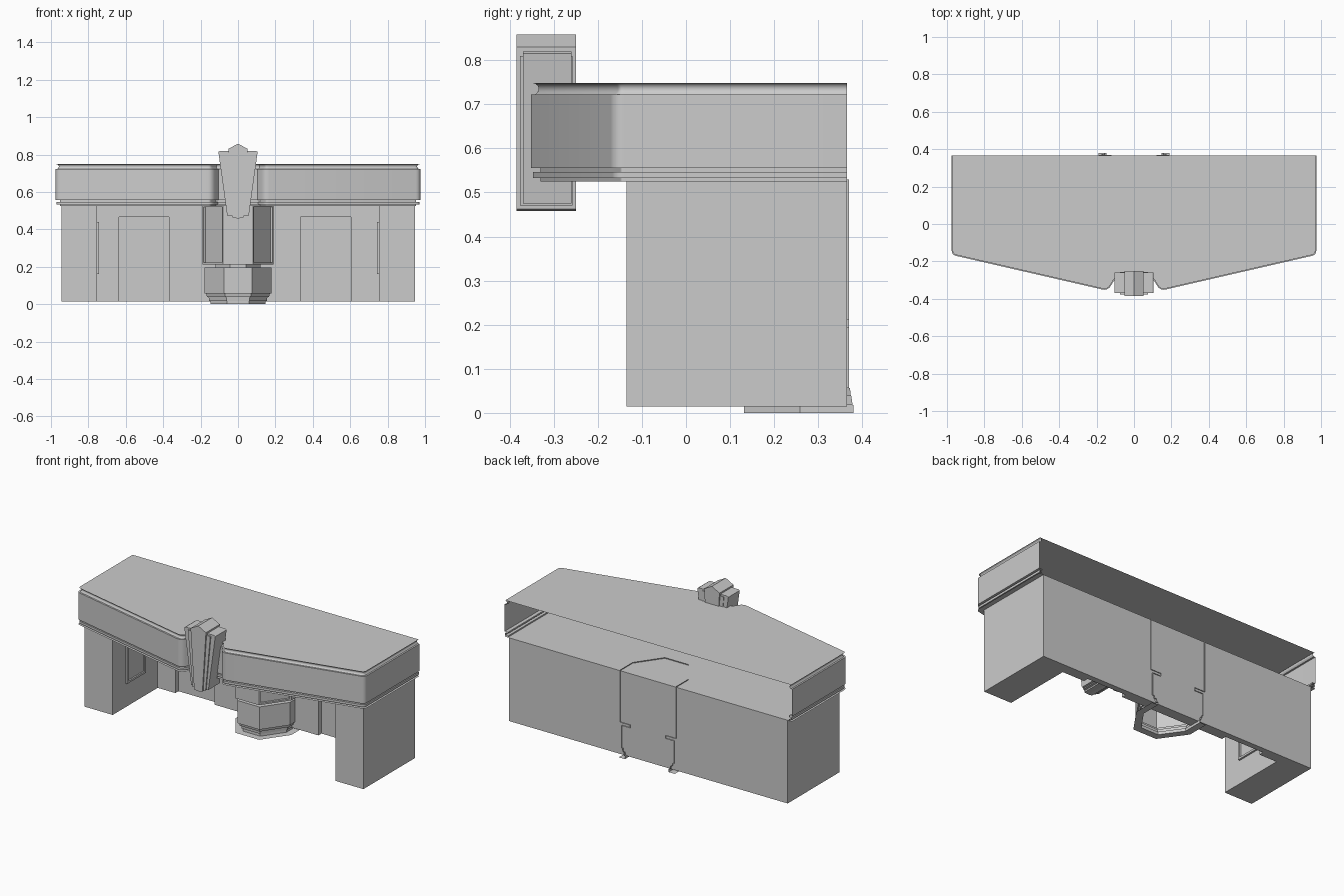
import bpy, bmesh, math
from mathutils import Vector

if "Cube" in bpy.data.objects:
    bpy.data.objects.remove(bpy.data.objects["Cube"])


def finish(name, bm, smooth=False, normals=True):
    if normals:
        bmesh.ops.recalc_face_normals(bm, faces=bm.faces)
    me = bpy.data.meshes.new(name)
    bm.to_mesh(me)
    bm.free()
    ob = bpy.data.objects.new(name, me)
    bpy.context.collection.objects.link(ob)
    if smooth:
        bpy.ops.object.select_all(action='DESELECT')
        ob.select_set(True)
        bpy.context.view_layer.objects.active = ob
        bpy.ops.object.shade_smooth_by_angle(angle=math.radians(35))
    return ob


def prism(name, pts, direction):
    """Extrude a closed 3D outline along a vector."""
    bm = bmesh.new()
    f = bm.faces.new([bm.verts.new(p) for p in pts])
    ext = bmesh.ops.extrude_face_region(bm, geom=[f])['geom']
    bmesh.ops.translate(bm, vec=direction,
                        verts=[v for v in ext if isinstance(v, bmesh.types.BMVert)])
    return finish(name, bm)


def box(name, x, y, z):
    pts = [(x[0], y[0], z[0]), (x[1], y[0], z[0]), (x[1], y[1], z[0]), (x[0], y[1], z[0])]
    return prism(name, pts, (0, 0, z[1] - z[0]))


def mirrored(half):
    """Right half of a plan (back to front) completed with its left half."""
    return half + [(-x, y) for x, y in reversed(half)]


def rounded(path, radii, n=5):
    """Round the inner corners of a 2D path with small curves."""
    out = [path[0]]
    for i in range(1, len(path) - 1):
        a, p, b = (Vector(path[j]) for j in (i - 1, i, i + 1))
        r = radii[i]
        if r == 0:
            out.append(tuple(p))
            continue
        s, e = p + (a - p).normalized() * r, p + (b - p).normalized() * r
        for k in range(n + 1):
            t = k / n
            out.append(tuple(s * (1 - t) ** 2 + p * 2 * t * (1 - t) + e * t * t))
    return out + [path[-1]]


def offset(path, d):
    """Mitred offset of an open path, outwards for back-right to back-left order."""
    pts = [Vector(p) for p in path]
    nrm = []
    for a, b in zip(pts, pts[1:]):
        t = (b - a).normalized()
        nrm.append(Vector((-t.y, t.x)))
    out = []
    for i, p in enumerate(pts):
        n1, n2 = nrm[max(i - 1, 0)], nrm[min(i, len(nrm) - 1)]
        out.append(p + (n1 + n2) * d / (1 + n1.dot(n2)))
    return out


def sweep(path, profile, cap_bottom=False, cap_top=False):
    """Open-backed shell: profile is a list of (z, outward offset, back shift)."""
    bm = bmesh.new()
    rings = []
    for z, d, back in profile:
        ring = offset(path, -d)
        ring[0].y += back
        ring[-1].y += back
        rings.append([bm.verts.new((p.x, p.y, z)) for p in ring])
    for r, s in zip(rings, rings[1:]):
        for i in range(len(r) - 1):
            bm.faces.new((r[i + 1], r[i], s[i], s[i + 1]))
    if cap_bottom:
        bm.faces.new(rings[0])
    if cap_top:
        bm.faces.new(rings[-1][::-1])
    return bm


# Main body: two side piers joined by a back wall
plan = mirrored([(0.945, 0.365), (0.945, -0.135), (0.755, -0.135), (0.755, 0.3)])
body = prism("body_walls", [(x, y, 0.015) for x, y in plan], (0, 0, 0.51))

# Recessed doorways in the back wall
for x0, x1 in ((-0.635, -0.37), (0.335, 0.605)):
    cutter = box("doorway_cutter", (x0, x1), (0.2, 0.33), (-0.05, 0.465))
    cutter.hide_render = True
    mod = body.modifiers.new("doorway", 'BOOLEAN')
    mod.object = cutter
    mod.solver = 'EXACT'
    bpy.context.view_layer.objects.active = body
    bpy.ops.object.modifier_apply(modifier=mod.name)
    bpy.data.objects.remove(cutter)

# Poster frames on the inner pier faces
for s in (-1, 1):
    ob = box("poster_frame", sorted((s * 0.744, s * 0.758)), (-0.01, 0.17), (0.16, 0.44))
    bm = bmesh.new()
    bm.from_mesh(ob.data)
    face = [f for f in bm.faces if f.normal.x * s < -0.9]
    bmesh.ops.inset_individual(bm, faces=face, thickness=0.018, depth=0)
    bmesh.ops.inset_individual(bm, faces=face, thickness=0.001, depth=-0.008)
    bm.to_mesh(ob.data)
    bm.free()

# Canopy: fascia with two trim bands, rounded top edge, open back
half = [(0.975, 0.365), (0.975, -0.165), (0.14, -0.357), (0.105, -0.3)]
path = rounded(mirrored(half), [0, 0.025, 0.03, 0, 0, 0.03, 0.025, 0])
profile = [(0.525, 0), (0.525, 0.022), (0.533, 0.022), (0.533, 0.004), (0.547, 0.004),
           (0.547, 0.022), (0.556, 0.022), (0.556, 0), (0.722, 0), (0.722, 0.01)]
profile += [(0.735 + 0.013 * math.sin(a), 0.005 + 0.012 * math.cos(a))
            for a in (math.radians(d) for d in range(-60, 91, 25))]
finish("canopy", sweep(path, [(z, d, 0) for z, d in profile], True, True),
       smooth=True, normals=False)

# Ticket booth: stepped base, counter ledge and upper walls
booth = mirrored([(0.19, 0.37), (0.19, 0.245), (0.08, 0.09)])
steps = [(0, 0, 0.01), (0, 0.042, 0.01), (0.018, 0.042, 0.01), (0.018, 0.035, 0.008),
         (0.038, 0.033, 0.005), (0.038, 0.024, 0.004), (0.056, 0.02, 0.002),
         (0.056, 0.012, 0), (0.195, 0.012, 0), (0.195, 0.07, 0), (0.212, 0.07, 0),
         (0.212, 0, 0)]
finish("booth_base", sweep(booth, steps), normals=False)
bm = sweep(booth, [(0.212, 0, 0), (0.53, 0, 0)])
# Framed windows on the angled sides
bm.normal_update()
angled = [f for f in bm.faces if abs(f.normal.x) > 0.3 and abs(f.normal.y) > 0.3]
bmesh.ops.inset_individual(bm, faces=angled, thickness=0.014, depth=0)
bmesh.ops.inset_individual(bm, faces=angled, thickness=0.001, depth=-0.012)
finish("booth_walls", bm, normals=False)

# Keystone ornament: pointed centre with stepped wings
centre = [(0.028, 0.462), (0.052, 0.83), (0, 0.858), (-0.052, 0.83), (-0.028, 0.462), (0, 0.458)]
prism("keystone_centre", [(x, -0.385, z) for x, z in centre], (0, 0.135, 0))
for s in (-1, 1):
    outer = [(0.0, 0.475), (0.058, 0.475), (0.105, 0.815), (0.095, 0.82), (0.0, 0.82)]
    inner = [(0.0, 0.47), (0.044, 0.47), (0.076, 0.81), (0.0, 0.81)]
    prism("keystone_wing", [(s * x, -0.37, z) for x, z in outer], (0, 0.11, 0))
    prism("keystone_rib", [(s * x, -0.377, z) for x, z in inner], (0, 0.12, 0))
